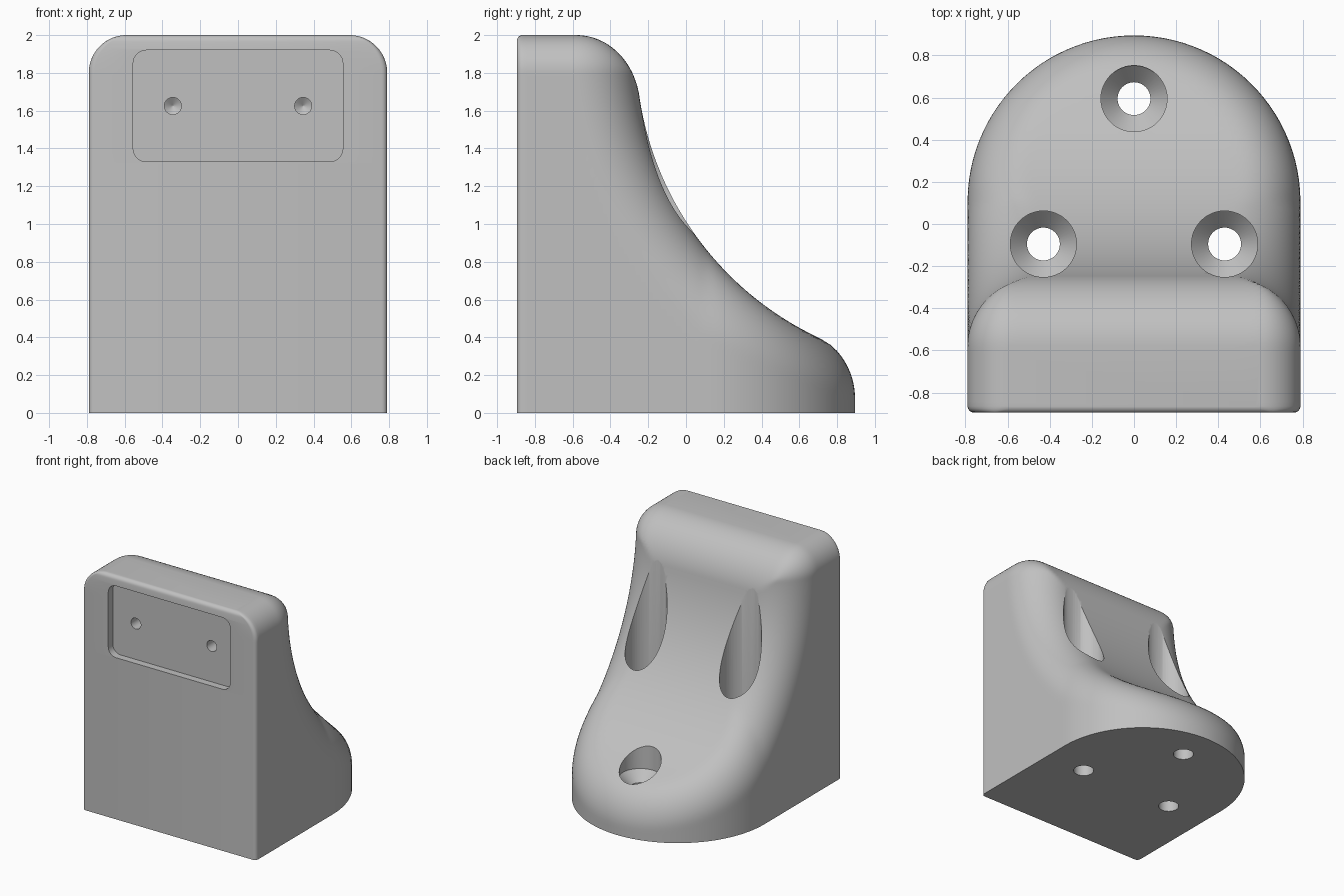
import bpy, bmesh, math
from mathutils import Matrix, Vector

if "Cube" in bpy.data.objects:
    bpy.data.objects.remove(bpy.data.objects["Cube"])

W, H, FRONT = 0.79, 2.0, -0.895       # half width, height, front plane
ARC_Y = 0.105                         # centre of the rounded back in plan
CY, CZ, CR = 1.418, 1.921, 1.683      # big concave sweep in the side profile
BIG, TOP_R, EDGE = 0.32, 0.2, 0.03    # rounding radii

grey = bpy.data.materials.new("light grey")
grey.diffuse_color = (0.53, 0.53, 0.53, 1)
grey.use_nodes = True
grey.node_tree.nodes["Principled BSDF"].inputs["Base Color"].default_value = grey.diffuse_color


def fillet(a, b, r, k=0.0):
    """Intersection of two distances with a rolling-ball rounding; k = cosine between normals."""
    u, v = a + r, b + r
    if u > k * v and v > k * u and u + v > 0:
        return math.sqrt(max(0, u * u + v * v - 2 * u * v * k) / (1 - k * k)) - r
    return max(a, b)


def body_distance(x, y, z):
    d = math.hypot(CY - y, CZ - z)
    if y > ARC_Y:
        h = math.hypot(x, y - ARC_Y)
        plan, ny = h - W, (y - ARC_Y) / max(h, 1e-6)
    else:
        plan, ny = abs(x) - W, 0
    k = min(0.95, max(0, ny * (CY - y) / d))
    return fillet(fillet(plan, z - H, TOP_R), CR - d, BIG, k)


def new_object(name, bm):
    bmesh.ops.recalc_face_normals(bm, faces=bm.faces)
    me = bpy.data.meshes.new(name)
    bm.to_mesh(me)
    bm.free()
    me.materials.append(grey)
    ob = bpy.data.objects.new(name, me)
    bpy.context.collection.objects.link(ob)
    return ob


def loft(name, loops):
    """Skin closed loops of equal length and cap both ends."""
    bm = bmesh.new()
    rings = [[bm.verts.new(p) for p in loop] for loop in loops]
    n = len(rings[0])
    for r, s in zip(rings, rings[1:]):
        for i in range(n):
            j = (i + 1) % n
            bm.faces.new((r[i], r[j], s[j], s[i]))
    bm.faces.new(rings[0])
    bm.faces.new(rings[-1])
    return new_object(name, bm)


def body_loop(z, rays=120):
    """Horizontal outline of the body at height z."""
    oy, side_y = -0.75, FRONT + EDGE
    w = W if z < H - TOP_R else W - TOP_R + math.sqrt(TOP_R**2 - (z - H + TOP_R)**2)
    start = math.atan2(side_y - oy, w)
    pts = []
    for i in range(rays + 1):
        a = start + (math.pi - 2 * start) * i / rays
        lo, hi = 0.0, 2.5
        for _ in range(32):
            m = (lo + hi) / 2
            if body_distance(m * math.cos(a), oy + m * math.sin(a), z) < 0:
                lo = m
            else:
                hi = m
        pts.append((lo * math.cos(a), oy + lo * math.sin(a), z))
    # small rounding along the front edges
    e = EDGE
    if z > H - EDGE:
        e = math.sqrt(EDGE**2 - (z - H + EDGE)**2)
    arc = [(w - EDGE + EDGE * math.cos(t), side_y - e * math.sin(t), z)
           for t in (math.pi * i / 8 for i in range(1, 5))]
    pts += [(-x, y, zz) for x, y, zz in arc]
    pts += arc[::-1]
    return pts


# Main body
heights = [i * 0.03 for i in range(56)]
heights += [1.68 + 0.3199 * math.sin(math.pi / 2 * i / 28) for i in range(29)]
body = loft("bracket_body", [body_loop(z) for z in heights])


def drill(name, profile, matrix, n=48):
    """Turned cutter from (radius, height) points."""
    return loft(name, [[matrix @ Vector((r * math.cos(2 * math.pi * i / n),
                                         r * math.sin(2 * math.pi * i / n), h))
                        for i in range(n)] for r, h in profile])


cutters = []
# Countersunk vertical screw holes
screw = [(0.078, -0.2), (0.078, 0.28), (0.157, 0.36), (0.157, 2.5)]
for x, y in ((0, 0.595), (-0.43, -0.095), (0.43, -0.095)):
    top = 1.5 if y > 0 else 1.75
    prof = screw[:3] + [(0.157, top)]
    cutters.append(drill("screw_hole_cutter", prof, Matrix.Translation((x, y, 0))))

# Shallow rounded recess in the front
RX, RZ0, RZ1, RR, DEPTH = 0.555, 1.33, 1.92, 0.07, 0.06
outline = []
for cx, cz, a0 in ((RX - RR, RZ1 - RR, 0), (RR - RX, RZ1 - RR, 90),
                   (RR - RX, RZ0 + RR, 180), (RX - RR, RZ0 + RR, 270)):
    for i in range(9):
        a = math.radians(a0 + 90 * i / 8)
        outline.append((cx + RR * math.cos(a), cz + RR * math.sin(a)))
cutters.append(loft("recess_cutter", [[(x, y, z) for x, z in outline]
                                      for y in (FRONT - 0.1, FRONT + DEPTH)]))

# Pilot holes in the recess, with pointed ends
for x in (-0.345, 0.345):
    m = Matrix.Translation((x, FRONT, 1.625)) @ Matrix.Rotation(-math.pi / 2, 4, 'X')
    cutters.append(drill("pilot_hole_cutter",
                         [(0.045, 0.02), (0.045, 0.18), (0.002, 0.21)], m, 32))

# Cut all holes
bpy.context.view_layer.objects.active = body
body.select_set(True)
for c in cutters:
    c.hide_render = True
    mod = body.modifiers.new("cut", 'BOOLEAN')
    mod.operation, mod.solver, mod.object = 'DIFFERENCE', 'EXACT', c
    bpy.ops.object.modifier_apply(modifier=mod.name)
    bpy.data.objects.remove(c)

bpy.ops.object.shade_smooth_by_angle(angle=math.radians(30))
